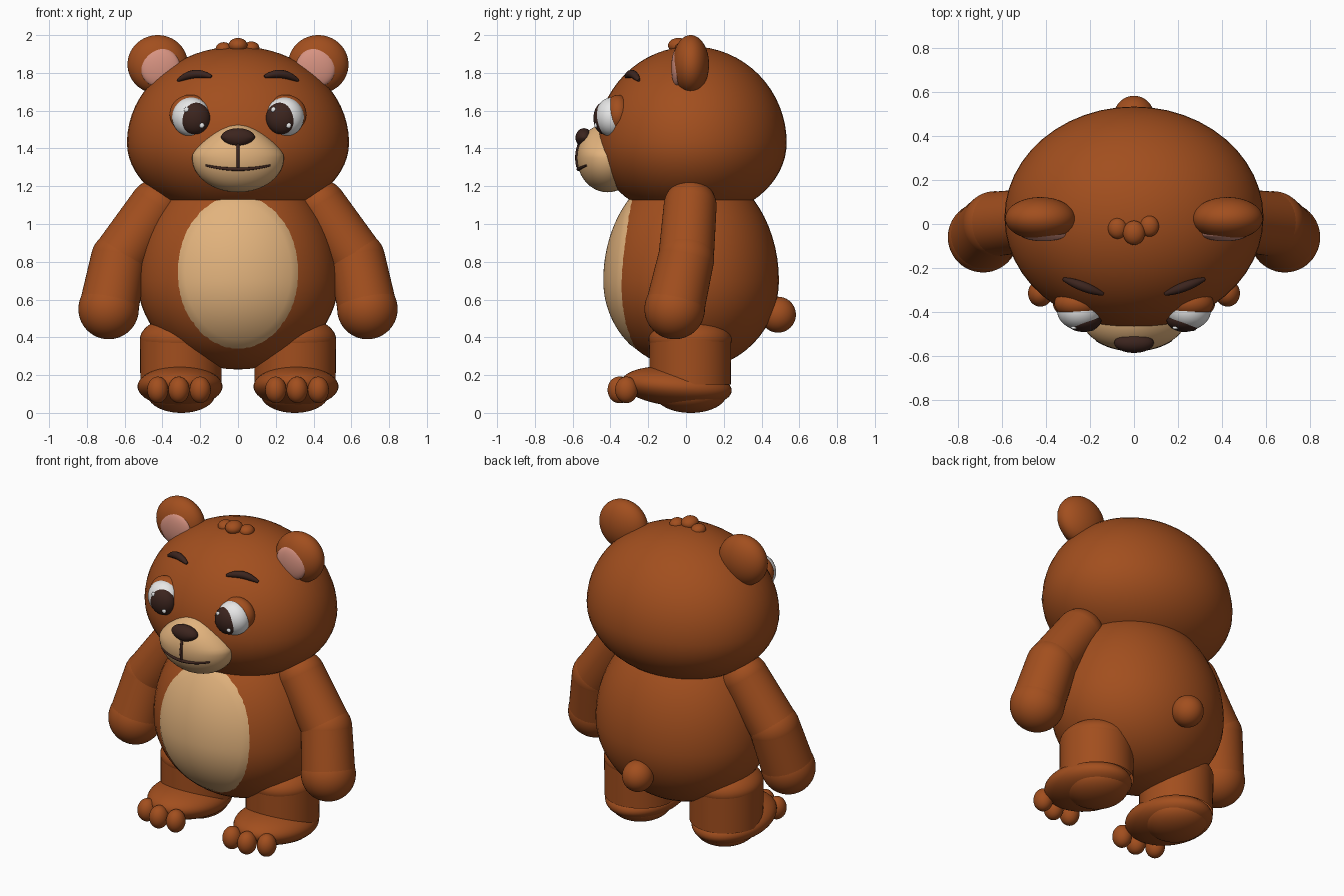
import bpy, bmesh, math
from mathutils import Vector, Matrix

cube = bpy.data.objects.get("Cube")
if cube:
    bpy.data.objects.remove(cube, do_unlink=True)


def material(name, rgb):
    m = bpy.data.materials.new(name)
    m.use_nodes = True
    m.diffuse_color = (*rgb, 1)
    bsdf = next(n for n in m.node_tree.nodes if n.type == 'BSDF_PRINCIPLED')
    bsdf.inputs["Base Color"].default_value = (*rgb, 1)
    return m


FUR = material("brown fur", (0.36, 0.077, 0.013))
TAN = material("tan fur", (0.76, 0.45, 0.205))
DARK = material("dark brown", (0.045, 0.018, 0.013))
PINK = material("pink ear", (0.68, 0.29, 0.22))
WHITE = material("eye white", (0.85, 0.85, 0.85))


def finish(bm, name, mat):
    mesh = bpy.data.meshes.new(name)
    bm.normal_update()
    bm.to_mesh(mesh)
    bm.free()
    mesh.materials.append(mat)
    mesh.shade_smooth()
    obj = bpy.data.objects.new(name, mesh)
    bpy.context.scene.collection.objects.link(obj)
    return obj


def add_ball(bm, loc, radii, low=None, tilt=0):
    # ellipsoid whose lower half may have its own height
    verts = bmesh.ops.create_uvsphere(bm, u_segments=48, v_segments=32, radius=1)["verts"]
    turn = Matrix.Rotation(tilt, 3, 'X')
    for v in verts:
        h = low if low and v.co.z < 0 else radii[2]
        v.co = turn @ Vector((v.co.x * radii[0], v.co.y * radii[1], v.co.z * h)) + Vector(loc)


def ball(name, loc, radii, mat, low=None, tilt=0):
    bm = bmesh.new()
    add_ball(bm, loc, radii, low, tilt)
    return finish(bm, name, mat)


def limb(name, joints, mat):
    # round joints connected by tapered tubes
    bm = bmesh.new()
    for p, r in joints:
        add_ball(bm, p, (r, r, r))
    for (p, r), (q, s) in zip(joints, joints[1:]):
        a, b = Vector(p), Vector(q)
        turn = (b - a).to_track_quat('Z', 'Y').to_matrix().to_4x4()
        bmesh.ops.create_cone(bm, segments=48, radius1=r, radius2=s, depth=(b - a).length,
                              matrix=Matrix.Translation((a + b) / 2) @ turn)
    return finish(bm, name, mat)


def stroke(name, points, width, mat, taper=None):
    # rounded line through points, stored as a mesh
    curve = bpy.data.curves.new(name, 'CURVE')
    curve.dimensions = '3D'
    curve.bevel_depth = width
    curve.bevel_resolution = 4
    curve.use_fill_caps = True
    sp = curve.splines.new('POLY')
    sp.points.add(len(points) - 1)
    for i, p in enumerate(points):
        sp.points[i].co = (*p, 1)
        sp.points[i].radius = taper(i / (len(points) - 1)) if taper else 1
    temp = bpy.data.objects.new(name + "_path", curve)
    bpy.context.scene.collection.objects.link(temp)
    deps = bpy.context.evaluated_depsgraph_get()
    mesh = bpy.data.meshes.new_from_object(temp.evaluated_get(deps))
    bpy.data.objects.remove(temp, do_unlink=True)
    mesh.materials.clear()
    mesh.materials.append(mat)
    mesh.shade_smooth()
    bpy.context.scene.collection.objects.link(bpy.data.objects.new(name, mesh))


# torso
BODY, BODY_R, BODY_LOW = Vector((0, 0.03, 0.7)), Vector((0.532, 0.462, 0.61)), 0.47
ball("torso", BODY, BODY_R, FUR, low=BODY_LOW)
ball("tail", (0, 0.487, 0.52), (0.092, 0.095, 0.095), FUR)

# belly patch: a thin oval plate following the torso
bm = bmesh.new()
RINGS, SPOKES = 16, 64
rows = []
for i in range(RINGS + 1):
    row = []
    for j in range(SPOKES):
        a = 2 * math.pi * j / SPOKES
        x, z = 0.322 * math.cos(a) * i / RINGS, 0.745 + 0.41 * math.sin(a) * i / RINGS
        h = BODY_R.z if z > BODY.z else BODY_LOW
        d = math.sqrt(1 - (x / BODY_R.x) ** 2 - ((z - BODY.z) / h) ** 2)
        row.append(bm.verts.new((x, BODY.y - BODY_R.y * d - (0.006 if i < RINGS else -0.002), z)))
    rows.append(row)
for a, b in zip(rows, rows[1:]):
    for j in range(SPOKES):
        k = (j + 1) % SPOKES
        bm.faces.new((a[j], a[k], b[k], b[j]))
bmesh.ops.remove_doubles(bm, verts=bm.verts, dist=0.0001)
finish(bm, "belly_patch", TAN)

# head and hair tuft
ball("head", (0, 0.03, 1.43), (0.588, 0.503, 0.51), FUR, low=0.4)
for n, x, y, z, r in (("right", -0.075, -0.02, 1.928, 0.043), ("middle", 0, -0.04, 1.945, 0.05),
                      ("left", 0.07, -0.01, 1.932, 0.043)):
    ball(n + "_hair_tuft", (x, y, z), (r, r * 1.1, r * 0.8), FUR)

# muzzle, narrowing toward the nose
MUZ, MUZ_R = Vector((0, -0.415, 1.35)), Vector((0.243, 0.162, 0.182))
muzzle = ball("muzzle", MUZ, MUZ_R, TAN)
for v in muzzle.data.vertices:
    v.co.x *= 1 - 2 * max(0, v.co.z - 1.37)


def on_muzzle(x, z):
    d = 1 - (x / MUZ_R.x) ** 2 - ((z - MUZ.z) / MUZ_R.z) ** 2
    return (x, MUZ.y - MUZ_R.y * math.sqrt(max(d, 0)) - 0.002, z)


# nose narrows toward its bottom
nose = ball("nose", (0, -0.54, 1.457), (0.09, 0.045, 0.05), DARK)
for v in nose.data.vertices:
    if v.co.z < 1.457:
        v.co.x *= 1 - 5 * (1.457 - v.co.z)
stroke("lip_line", [on_muzzle(0, 1.3 + 0.02 * i) for i in range(8)], 0.008, DARK)
stroke("mouth", [on_muzzle(0.17 * t / 10, 1.29 + 0.02 * (t / 10) ** 2) for t in range(-10, 11)],
       0.009, DARK, lambda t: 1.1 - 0.5 * abs(2 * t - 1))

# paired parts
for side, s in (("left", 1), ("right", -1)):
    # ears
    ball(side + "_ear", (s * 0.425, 0.025, 1.845), (0.16, 0.097, 0.155), FUR)
    ball(side + "_inner_ear", (s * 0.412, -0.045, 1.828), (0.105, 0.033, 0.105), PINK)

    # eyes
    ball(side + "_eyelid", (s * 0.252, -0.36, 1.582), (0.11, 0.072, 0.102), FUR)
    ball(side + "_eyeball", (s * 0.247, -0.392, 1.566), (0.102, 0.088, 0.104), WHITE)
    ball(side + "_pupil", (s * 0.23, -0.435, 1.56), (0.082, 0.055, 0.085), DARK)
    for n, dx, dz, y, r in (("lower", 0.038, -0.038, -0.477, 0.014), ("upper", -0.042, 0.045, -0.471, 0.014)):
        ball(f"{side}_{n}_eye_glint", (s * 0.23 + dx, y, 1.56 + dz), (r, 0.008, r), WHITE)

    # eyebrows
    brow = []
    for i in range(13):
        t = i / 12
        brow.append((s * (0.32 - 0.18 * t), -0.25 - 0.068 * t, 1.76 + 0.02 * t + 0.024 * math.sin(math.pi * t)))
    stroke(side + "_eyebrow", brow, 0.022, DARK,
           lambda t: 0.2 + 0.8 * math.sin(math.pi * min(max(t, 0.02), 0.98)) ** 0.6)

    # arms
    shoulder, elbow, wrist = (s * 0.435, 0.022, 1.095), (s * 0.63, 0, 0.815), (s * 0.685, -0.06, 0.55)
    limb(side + "_upper_arm", [(shoulder, 0.14), (elbow, 0.147)], FUR)
    limb(side + "_forearm", [(elbow, 0.149), (wrist, 0.157)], FUR)
    ball(side + "_hand", wrist, (0.16, 0.16, 0.16), FUR)

    # legs and feet
    bm = bmesh.new()
    add_ball(bm, (s * 0.302, 0.022, 0.39), (0.217, 0.22, 0.12))
    bmesh.ops.create_cone(bm, segments=48, radius1=0.215, radius2=0.217, depth=0.24,
                          matrix=Matrix.Translation((s * 0.302, 0.022, 0.27)))
    finish(bm, side + "_leg", FUR)
    ball(side + "_foot", (s * 0.307, -0.05, 0.14), (0.225, 0.293, 0.105), FUR, tilt=math.radians(-5))
    ball(side + "_heel_pad", (s * 0.3, 0.025, 0.1), (0.18, 0.19, 0.1), FUR)
    for n, x, y in (("inner", 0.2, -0.345), ("middle", 0.313, -0.355), ("outer", 0.425, -0.315)):
        ball(f"{side}_{n}_toe", (s * x, y, 0.122), (0.056, 0.06, 0.07), FUR)
